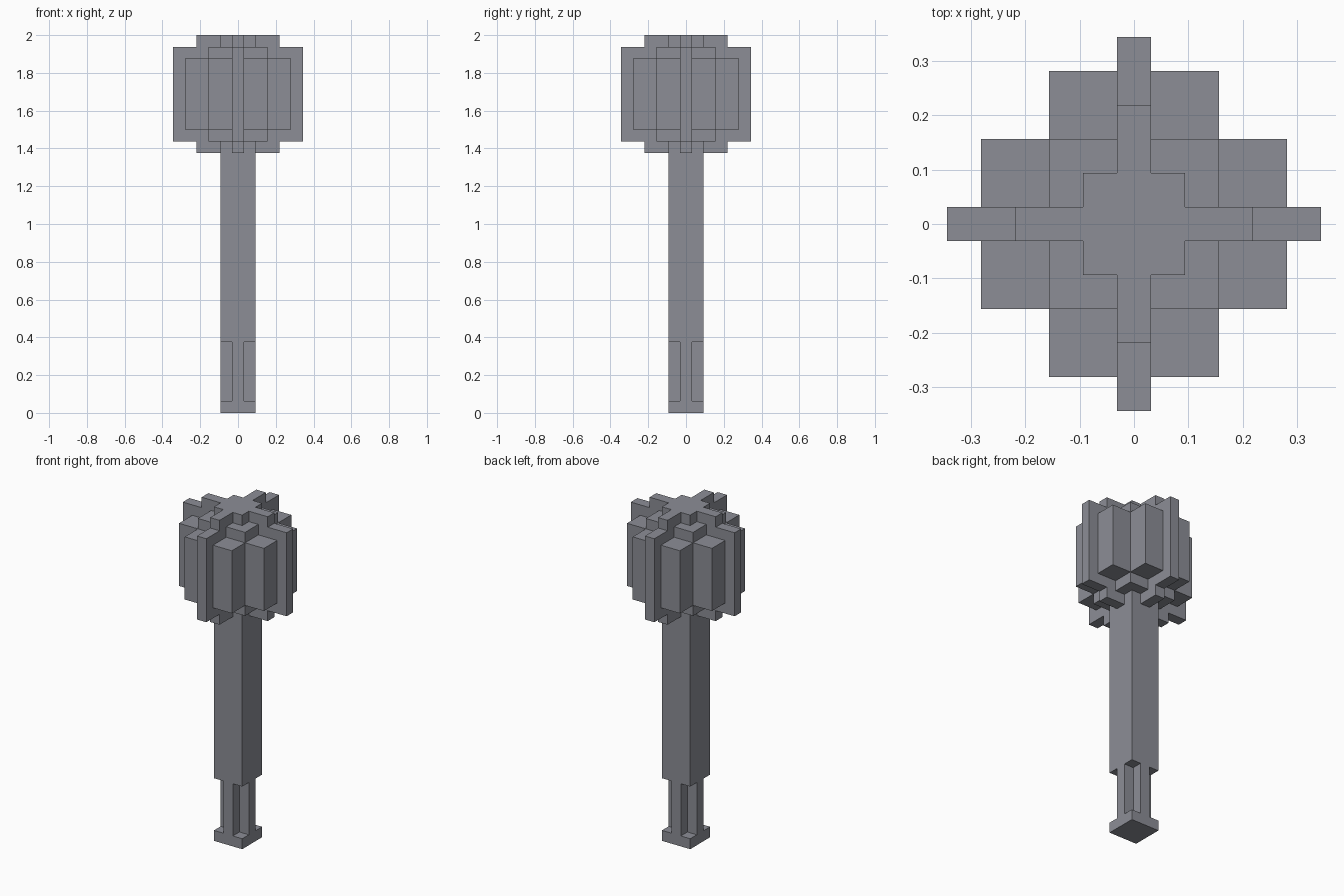
import bpy
import bmesh
import math
from mathutils import Matrix

cube = bpy.data.objects.get("Cube")
if cube:
    bpy.data.objects.remove(cube, do_unlink=True)

U = 2 / 32  # one block unit: the whole model is 32 units tall

steel = bpy.data.materials.new("grey steel")
colour = (0.262, 0.270, 0.305, 1)
steel.diffuse_color = colour
steel.use_nodes = True
bsdf = steel.node_tree.nodes["Principled BSDF"]
bsdf.inputs["Base Color"].default_value = colour
bsdf.inputs["Roughness"].default_value = 0.8


def box(name, wx, wy, z0, z1):
    """Centred box, widths and heights in block units."""
    bm = bmesh.new()
    size = Matrix.Diagonal((wx * U, wy * U, (z1 - z0) * U, 1))
    bmesh.ops.create_cube(bm, size=1, matrix=Matrix.Translation((0, 0, (z0 + z1) / 2 * U)) @ size)
    mesh = bpy.data.meshes.new(name)
    bm.to_mesh(mesh)
    bm.free()
    mesh.materials.append(steel)
    obj = bpy.data.objects.new(name, mesh)
    bpy.context.collection.objects.link(obj)
    return obj


def part(name, boxes):
    """Fuse several centred boxes into one clean solid."""
    base = box(name, *boxes[0])
    bpy.context.view_layer.objects.active = base
    for dims in boxes[1:]:
        other = box("piece", *dims)
        mod = base.modifiers.new("union", "BOOLEAN")
        mod.operation = "UNION"
        mod.solver = "EXACT"
        mod.object = other
        bpy.ops.object.modifier_apply(modifier=mod.name)
        bpy.data.objects.remove(other, do_unlink=True)
    # merge flat neighbouring faces
    bm = bmesh.new()
    bm.from_mesh(base.data)
    bmesh.ops.remove_doubles(bm, verts=bm.verts, dist=1e-5)
    bmesh.ops.dissolve_limit(bm, angle_limit=math.radians(1), verts=bm.verts, edges=bm.edges)
    bm.to_mesh(base.data)
    bm.free()
    return base


def both_ways(long, short, z0, z1):
    """The same bar laid along x and along y."""
    return [(long, short, z0, z1), (short, long, z0, z1)]


# Handle: square foot, cross-shaped grip, square shaft
part("pommel", [(3, 3, 0, 1)])
part("grip", both_ways(3, 1, 1, 6))
part("shaft", [(3, 3, 6, 22)])

# Head: stepped core, thick lobes and thin stepped flanges
part("mace_head",
     [(5, 5, 23, 31), (3, 3, 22, 32)]
     + both_ways(9, 5, 24, 30)
     + both_ways(11, 1, 23, 31)
     + both_ways(7, 1, 22, 32))
